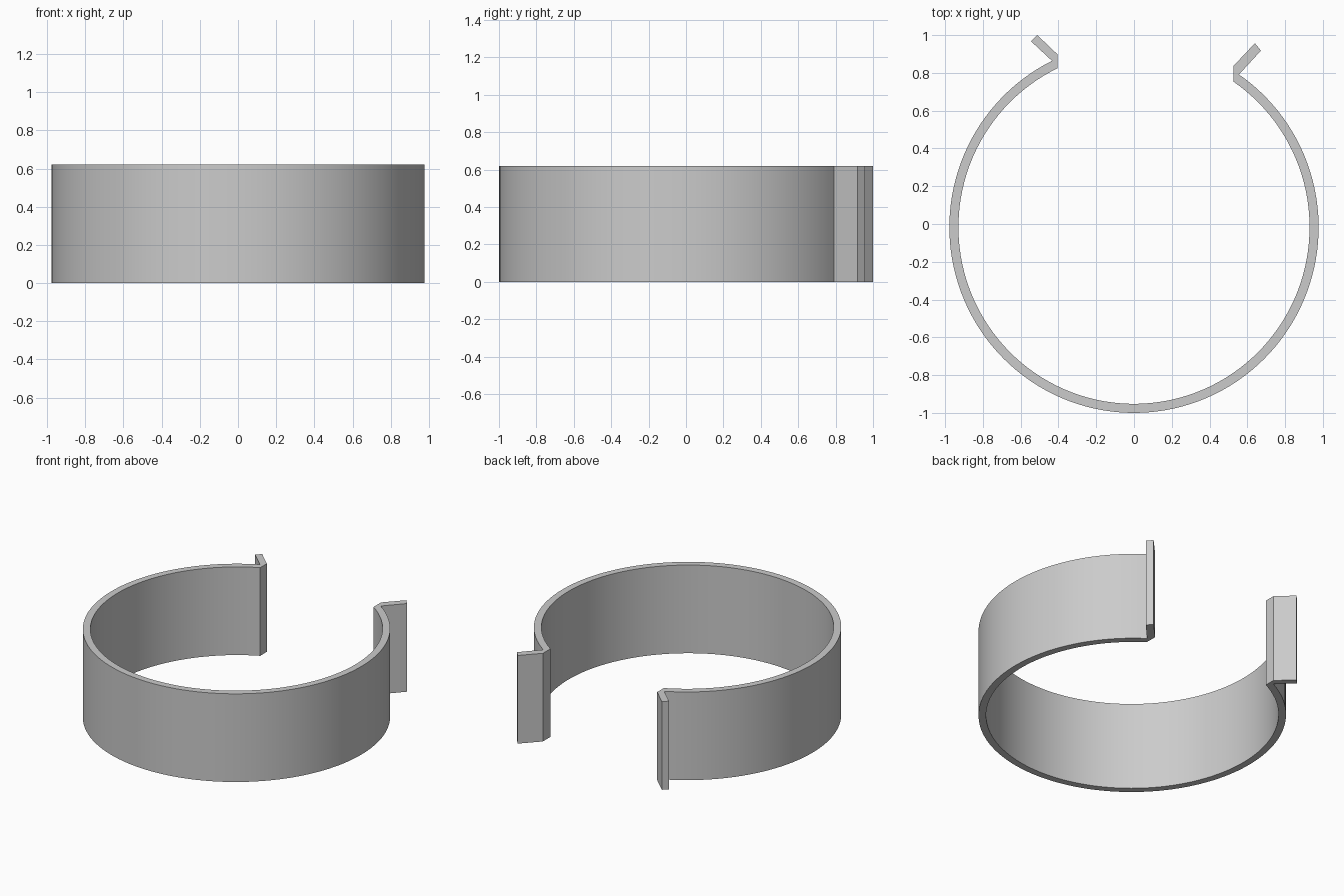
import bpy, bmesh, math

cube = bpy.data.objects.get("Cube")
if cube:
    bpy.data.objects.remove(cube, do_unlink=True)

HEIGHT = 0.62
CENTRE_Y = -0.017
SEGMENTS = 110


def arc(rx, ry, x_left, x_right):
    """Points of the open ring, from the left gap edge round the front to the right one."""
    start = math.acos(x_left / rx)
    end = 2 * math.pi + math.acos(x_right / rx)
    angles = [start + (end - start) * i / SEGMENTS for i in range(SEGMENTS + 1)]
    return [(rx * math.cos(a), CENTRE_Y + ry * math.sin(a)) for a in angles]


# Clip outline: outer wall, outward bent lip, inner wall, second lip
outer = arc(0.9775, 0.983, -0.434, 0.556)
inner = arc(0.9295, 0.935, -0.405, 0.527)
plus_x_lip = [(0.672, 0.918), (0.640, 0.957), (0.527, 0.837)]
minus_x_lip = [(-0.405, 0.898), (-0.512, 1.0), (-0.545, 0.967)]
outline = outer + plus_x_lip + inner[::-1] + minus_x_lip

# Raise the outline into a solid band
bm = bmesh.new()
base = bm.faces.new([bm.verts.new((x, y, 0)) for x, y in outline])
raised = bmesh.ops.extrude_face_region(bm, geom=[base], use_keep_orig=True)
top = [v for v in raised["geom"] if isinstance(v, bmesh.types.BMVert)]
bmesh.ops.translate(bm, verts=top, vec=(0, 0, HEIGHT))
bmesh.ops.recalc_face_normals(bm, faces=bm.faces)
mesh = bpy.data.meshes.new("spring_clip")
bm.to_mesh(mesh)
bm.free()

clip = bpy.data.objects.new("spring_clip", mesh)
bpy.context.collection.objects.link(clip)

# Plain grey finish
grey = bpy.data.materials.new("light_grey")
grey.use_nodes = True
colour = (0.6, 0.6, 0.6, 1)
grey.diffuse_color = colour
grey.node_tree.nodes["Principled BSDF"].inputs["Base Color"].default_value = colour
mesh.materials.append(grey)

# Smooth round walls with crisp rims and bends
bpy.ops.object.select_all(action="DESELECT")
clip.select_set(True)
bpy.context.view_layer.objects.active = clip
bpy.ops.object.shade_smooth_by_angle(angle=math.radians(25))
